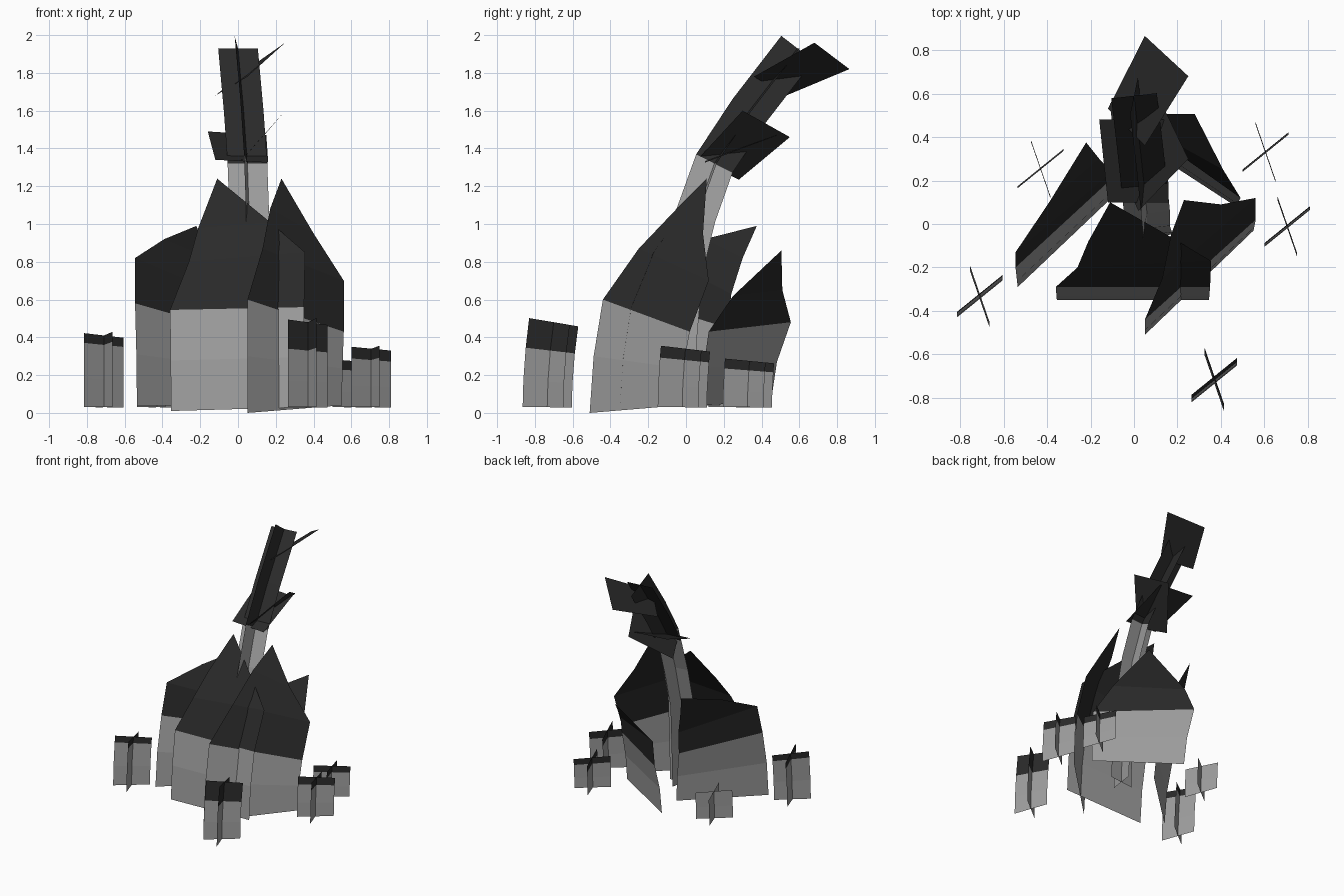
import bpy
from mathutils import Vector

start_cube = bpy.data.objects.get("Cube")
if start_cube:
    bpy.data.objects.remove(start_cube, do_unlink=True)


def make_material(name, value):
    material = bpy.data.materials.new(name)
    material.use_nodes = True
    colour = (value, value, value, 1)
    material.diffuse_color = colour
    material.node_tree.nodes["Principled BSDF"].inputs["Base Color"].default_value = colour
    return material


pale_grey = make_material("pale grey", 0.35)
charcoal = make_material("charcoal", 0.023)


def make_strip(name, rows, grey_bands):
    """Sheet joining left/right point pairs; a single point closes it as a tip."""
    points, faces, previous = [], [], None
    for row in rows:
        current = list(range(len(points), len(points) + len(row)))
        points.extend(row)
        if previous:
            faces.append(previous + current[::-1])
        previous = current
    mesh = bpy.data.meshes.new(name)
    mesh.from_pydata([tuple(p) for p in points], [], faces)
    mesh.materials.append(pale_grey)
    mesh.materials.append(charcoal)
    for band, polygon in enumerate(mesh.polygons):
        polygon.material_index = 0 if band < grey_bands else 1
    sheet = bpy.data.objects.new(name, mesh)
    bpy.context.collection.objects.link(sheet)
    return sheet


def bowed_middle(low, high):
    """Point halfway up, kept closer to the lower point so the sheet bows."""
    low, high = Vector(low), Vector(high)
    middle = low.lerp(high, 0.3)
    middle.z = (low.z + high.z) / 2
    return middle


def make_shield_leaf(name, bottom, split, *upper_rows):
    middle = [bowed_middle(low, high) for low, high in zip(bottom, split)]
    make_strip(name, [bottom, middle, split, *upper_rows], grey_bands=2)


# Large pointed shield leaves around the stem
make_shield_leaf(
    "front_leaf",
    [(-.355, -.35, .01), (.345, -.35, .03)],
    [(-.36, -.29, .545), (.35, -.29, .56)],
    [(-.26, -.2, .8), (.355, -.17, .85)],
    [(-.21, -.08, .98), (.17, -.06, 1.01)],
    [(-.11, .1, 1.24)])
make_shield_leaf(
    "left_front_leaf",
    [(.05, -.51, 0), (.55, -.03, .04)],
    [(.05, -.44, .6), (.56, .02, .43)],
    [(.13, -.25, .87), (.56, .12, .7)],
    [(.17, -.05, 1.08), (.4, .09, .95)],
    [(.23, .11, 1.24)])
make_shield_leaf(
    "right_leaf",
    [(-.535, -.29, .04), (-.04, .18, .04)],
    [(-.545, -.2, .58), (-.09, .22, .45)],
    [(-.545, -.13, .82), (-.1, .24, .63)],
    [(-.39, .1, .92), (-.16, .3, .82)],
    [(-.22, .375, .99)])
make_shield_leaf(
    "back_leaf",
    [(.47, .08, .04), (-.1, .45, .06)],
    [(.49, .12, .43), (-.11, .555, .48)],
    [(.41, .25, .62), (-.06, .51, .65)],
    [(.28, .505, .86)])

# Curved stem built from two crossed strips
spine = [Vector(p) for p in (
    (.07, -.06, .07), (.07, -.05, .4), (.06, -.02, .75), (.06, .05, 1.04),
    (.05, .15, 1.32), (.03, .335, 1.6), (0, .59, 1.93))]
across_rows, depth_rows = [], []
for index, centre in enumerate(spine):
    below = spine[max(index - 1, 0)]
    above = spine[min(index + 1, len(spine) - 1)]
    tangent = (above - below).normalized()
    half_width = Vector((.105, .012, 0))
    half_depth = Vector((.018, tangent.z * .108, -tangent.y * .108))
    across_rows.append([centre - half_width, centre + half_width])
    depth_rows.append([centre - half_depth, centre + half_depth])
make_strip("stem_across", across_rows, grey_bands=4)
make_strip("stem_depth", depth_rows, grey_bands=4)

# Flat dark leaflets on the upper stem
make_strip("upper_leaflet", [
    [(.05, .36, 1.78), (-.12, .53, 1.68)],
    [(.25, .68, 1.96), (.05, .865, 1.82)]], grey_bands=0)
make_strip("lower_leaflet", [
    [(.02, .06, 1.34), (-.08, .28, 1.235)],
    [(.25, .3, 1.6), (.13, .55, 1.46)]], grey_bands=0)
make_strip("level_leaflet", [
    [(-.12, .1, 1.34), (.16, .1, 1.325)],
    [(.15, .48, 1.47), (-.16, .48, 1.49)][::-1]], grey_bands=0)


def make_sprout(name, x, y, split, top):
    """Two crossed upright cards, leaning a little backward."""
    heights = [.03, split / 2, split]
    if top > split:
        heights.append(top)
    arms = {"wide": Vector((.105, .085, 0)), "narrow": Vector((-.045, .13, 0))}
    for label, arm in arms.items():
        rows = []
        for height in heights:
            base = Vector((x, y - .01 + .15 * height ** 2, height))
            tilt = Vector((0, 0, -arm.y * height * .35))
            rows.append([base - arm - tilt, base + arm + tilt])
        make_strip(name + "_" + label, rows, grey_bands=2)


# Small sprouts scattered around the plant
make_sprout("front_sprout", .37, -.725, .33, .48)
make_sprout("left_sprout", .705, -.01, .28, .34)
make_sprout("back_left_sprout", .605, .335, .225, .275)
make_sprout("back_right_sprout", -.43, .26, .25, .25)
make_sprout("right_sprout", -.71, -.335, .36, .41)
